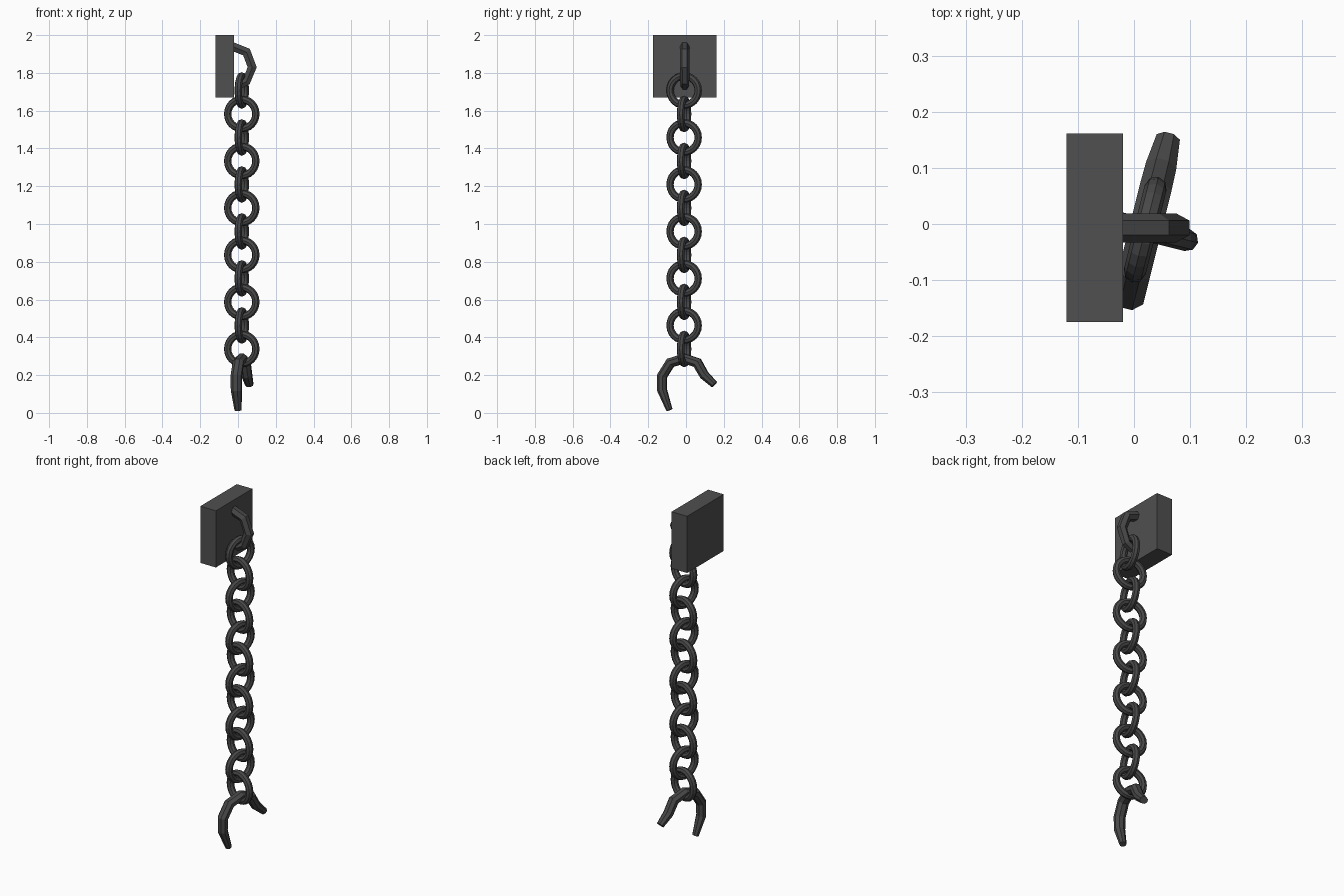
import bpy
import math
from mathutils import Vector, Matrix

cube = bpy.data.objects.get("Cube")
if cube:
    bpy.data.objects.remove(cube, do_unlink=True)


def material(name, value):
    mat = bpy.data.materials.new(name)
    mat.use_nodes = True
    colour = (value, value, value, 1)
    mat.diffuse_color = colour
    mat.node_tree.nodes["Principled BSDF"].inputs["Base Color"].default_value = colour
    return mat


iron = material("dark iron", 0.065)
plate_iron = material("plate iron", 0.08)

TWIST = math.radians(-14)          # the whole chain hangs slightly turned
CENTRE = Vector((0.02, -0.01, 0))


def sweep(name, path, radii, side, sides, wide=1.0):
    """Capped polygonal bar along a planar path; side is the plane normal."""
    pts = [Vector(p) for p in path]
    verts, faces = [], []
    for i, p in enumerate(pts):
        a = (p - pts[i - 1]).normalized() if i else Vector()
        b = (pts[i + 1] - p).normalized() if i < len(pts) - 1 else Vector()
        tangent = (a + b).normalized()
        across = side.cross(tangent)
        mitre = 1 / max(0.5, tangent.dot(b if i == 0 else a))
        for k in range(sides):
            t = math.tau * (k + 0.5) / sides
            verts.append(p + (across * math.cos(t) * mitre
                              + side * math.sin(t) * wide) * radii[i])
    for i in range(len(pts) - 1):
        for k in range(sides):
            n = (k + 1) % sides
            faces.append((i * sides + k, i * sides + n,
                          (i + 1) * sides + n, (i + 1) * sides + k))
    faces.append(tuple(reversed(range(sides))))
    faces.append(tuple(range(len(verts) - sides, len(verts))))
    mesh = bpy.data.meshes.new(name)
    mesh.from_pydata(verts, [], faces)
    mesh.materials.append(iron)
    obj = bpy.data.objects.new(name, mesh)
    bpy.context.collection.objects.link(obj)
    # outward normals
    bpy.context.view_layer.objects.active = obj
    obj.select_set(True)
    bpy.ops.object.mode_set(mode='EDIT')
    bpy.ops.mesh.select_all(action='SELECT')
    bpy.ops.mesh.normals_make_consistent(inside=False)
    bpy.ops.object.mode_set(mode='OBJECT')
    obj.select_set(False)
    return obj


# wall plate
bpy.ops.mesh.primitive_cube_add(size=1, location=(-0.07, -0.007, 1.835))
plate = bpy.context.object
plate.name = "wall_plate"
plate.scale = (0.1, 0.336, 0.33)
plate.data.materials.append(plate_iron)
plate.select_set(False)

# hook bent out of the plate
hook_path = [(-0.03, 1.94), (0.045, 1.91), (0.075, 1.83), (0.045, 1.755), (0.0, 1.73)]
sweep("wall_hook", [(x, -0.007, z) for x, z in hook_path],
      [0.026, 0.026, 0.026, 0.024, 0.022], Vector((0, 1, 0)), 6)

# chain links, alternating by a quarter turn
for i in range(12):
    bpy.ops.mesh.primitive_torus_add(major_segments=24, minor_segments=8,
                                     major_radius=0.077, minor_radius=0.02)
    link = bpy.context.object
    link.name = f"chain_link_{i + 1}"
    turn = TWIST + (math.pi / 2 if i % 2 == 0 else 0)
    link.matrix_world = (Matrix.Translation(CENTRE + Vector((0, 0, 1.707 - 0.1244 * i)))
                         @ Matrix.Rotation(turn, 4, 'Z')
                         @ Matrix.Rotation(math.pi / 2, 4, 'X'))
    link.data.materials.append(iron)
    link.select_set(False)

# broken open link at the bottom
along = Vector((-math.sin(TWIST), math.cos(TWIST), 0))
normal = Vector((math.cos(TWIST), math.sin(TWIST), 0))
broken = [(-0.08, 0.015), (-0.12, 0.12), (-0.12, 0.195), (-0.075, 0.265),
          (0.0, 0.288), (0.072, 0.265), (0.11, 0.2), (0.165, 0.15)]
sweep("broken_link",
      [CENTRE + along * s + Vector((0, 0, z)) for s, z in broken],
      [0.017, 0.026, 0.027, 0.027, 0.027, 0.027, 0.026, 0.02], normal, 8, 1.15)
